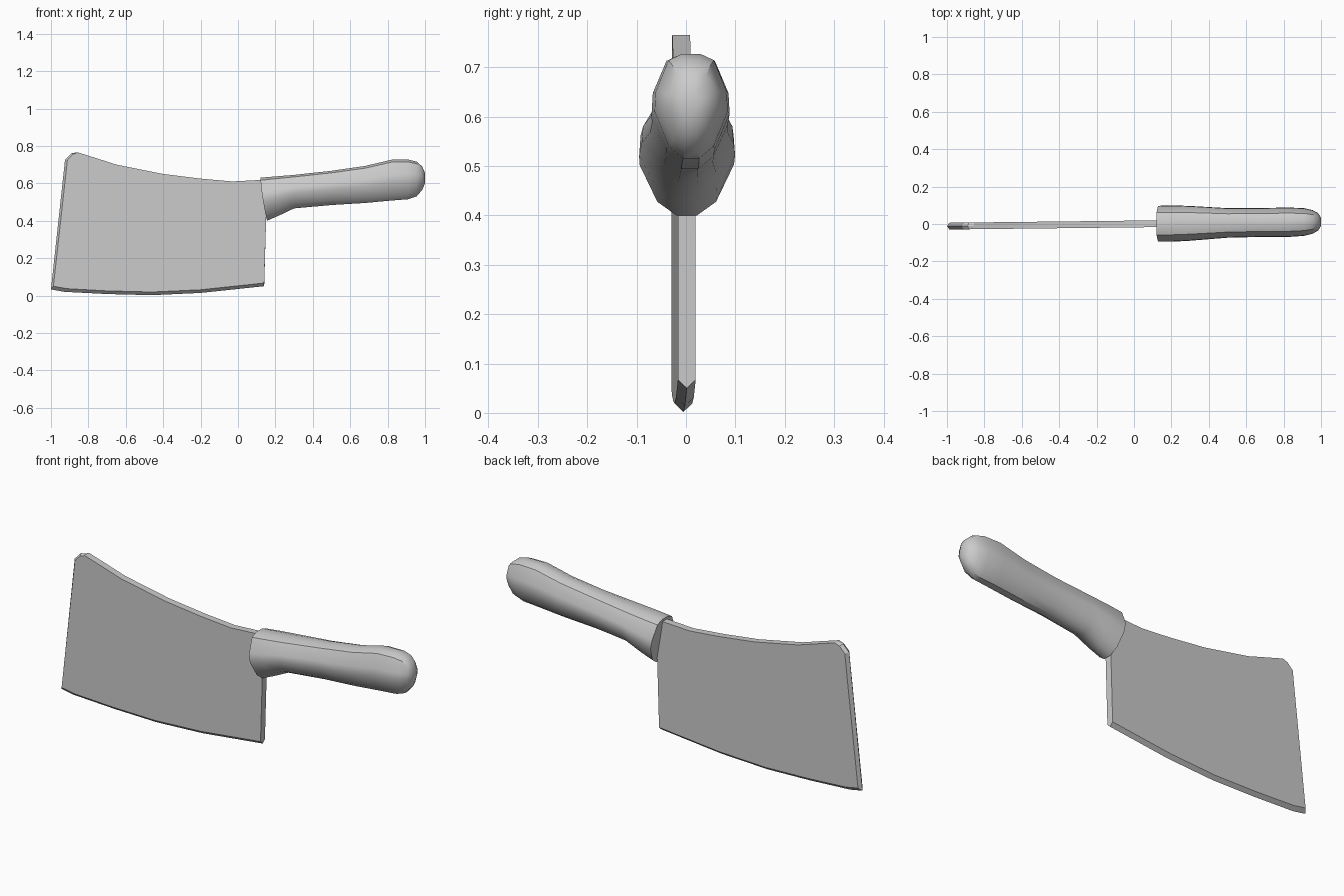
import bpy, bmesh

if "Cube" in bpy.data.objects:
    bpy.data.objects.remove(bpy.data.objects["Cube"])


def loft(name, rings, angle):
    """Skin closed rings of equal length and cap both ends."""
    bm = bmesh.new()
    vs = [[bm.verts.new(p) for p in r] for r in rings]
    n = len(vs[0])
    for a, b in zip(vs, vs[1:]):
        for i in range(n):
            j = (i + 1) % n
            bm.faces.new((a[i], a[j], b[j], b[i]))
    bm.faces.new(vs[0][::-1])
    bm.faces.new(vs[-1])
    bmesh.ops.recalc_face_normals(bm, faces=bm.faces)
    me = bpy.data.meshes.new(name)
    bm.to_mesh(me)
    bm.free()
    ob = bpy.data.objects.new(name, me)
    bpy.context.collection.objects.link(ob)
    bpy.ops.object.select_all(action='DESELECT')
    ob.select_set(True)
    bpy.context.view_layer.objects.active = ob
    bpy.ops.object.shade_smooth_by_angle(angle=angle)
    return ob


def mid_y(x):
    # the whole tool is turned very slightly about z
    return 0.0115 * x


# Blade: outline with a sharpened lower edge and chamfered tip side
cutting = [(-1, .033), (-.93, .02), (-.7, .008), (-.46, .002), (-.2, .014), (.14, .05)]
back = [(.15, .40), (.155, .60), (.12, .618), (-.03, .61), (-.2, .625), (-.4, .65),
        (-.65, .70), (-.75, .732), (-.855, .765), (-.89, .762), (-.925, .725)]
outline = cutting + back
inner = [(x + (.013 if x < -.9 else 0), z + (.017 if i < len(cutting) else 0))
         for i, (x, z) in enumerate(outline)]
inner[-2] = (-.882, .755)
T = .018
loft("blade", [[(x, mid_y(x) - T, z) for x, z in inner],
               [(x, mid_y(x), z) for x, z in outline],
               [(x, mid_y(x) + T, z) for x, z in inner]], 0.35)

# Handle: faceted oval section, as (width fraction, height fraction)
half = [(.22, 0), (.62, .12), (1, .45), (.97, .64), (.62, .94), (.25, 1)]
section = half + [(-w, h) for w, h in reversed(half)]
# Stations along the grip: x, bottom z, top z, half width
stations = [(.12, .40, .63, .096), (.2, .428, .637, .097), (.3, .466, .645, .093),
            (.5, .484, .667, .079), (.68, .495, .693, .077), (.82, .508, .726, .079),
            (.91, .515, .727, .074), (.955, .53, .716, .063), (.985, .565, .69, .046),
            (1.0, .60, .655, .022)]
rings = []
for k, (x, lo, hi, w) in enumerate(stations):
    skew = .035 if k == 0 else (.02 if k == 1 else 0)
    rings.append([(x + skew * (1 - h) ** 1.5, mid_y(x) + w * a, lo + (hi - lo) * h)
                  for a, h in section])
loft("handle", rings, 0.6)
